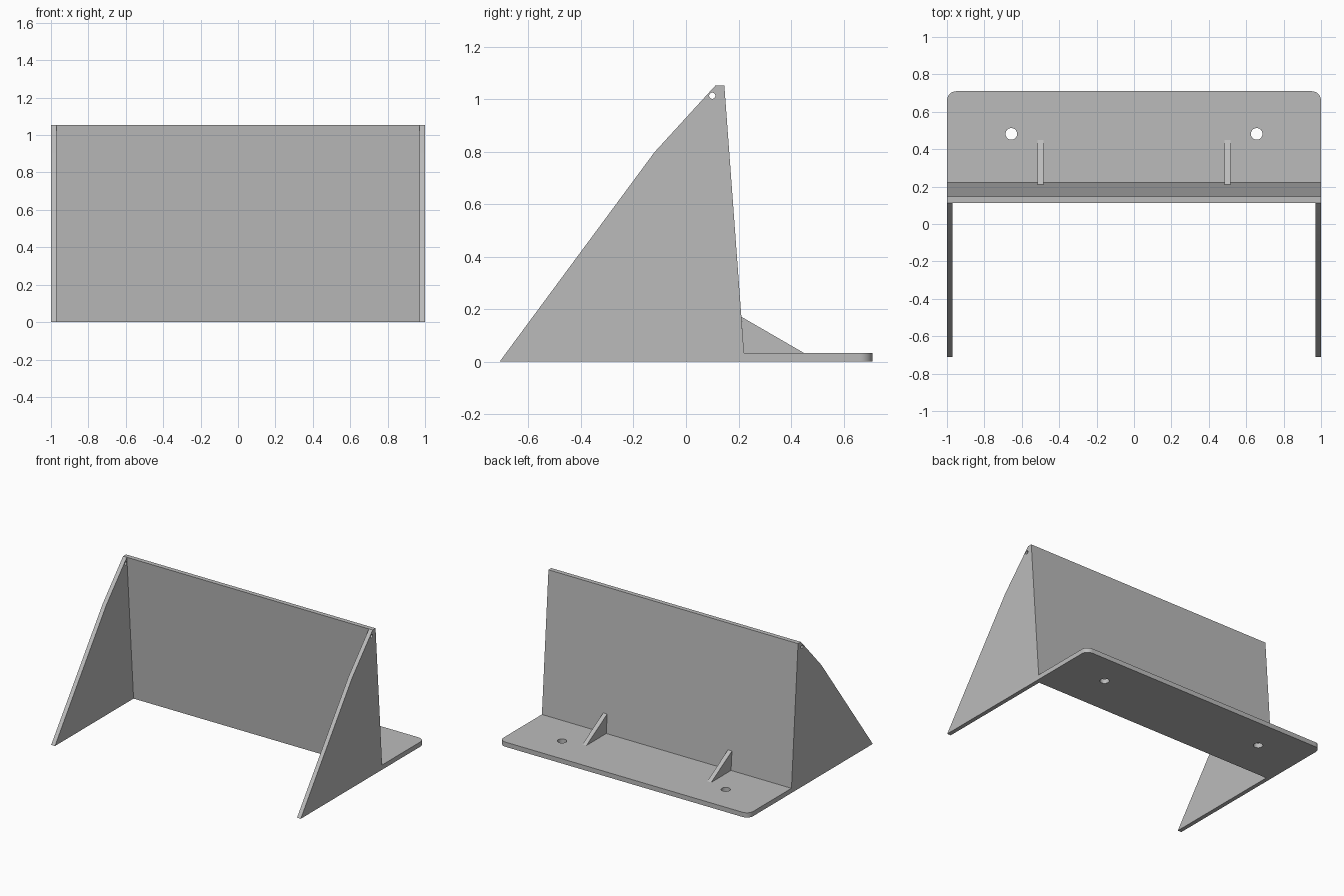
import bpy, bmesh, math
from mathutils import Matrix

if "Cube" in bpy.data.objects:
    bpy.data.objects.remove(bpy.data.objects["Cube"])

grey = bpy.data.materials.new("plain_grey")
grey.diffuse_color = (0.5, 0.5, 0.5, 1)
grey.use_nodes = True
grey.node_tree.nodes["Principled BSDF"].inputs["Base Color"].default_value = grey.diffuse_color


def add_object(name, bm):
    bmesh.ops.recalc_face_normals(bm, faces=bm.faces)
    mesh = bpy.data.meshes.new(name)
    bm.to_mesh(mesh)
    bm.free()
    mesh.materials.append(grey)
    obj = bpy.data.objects.new(name, mesh)
    bpy.context.collection.objects.link(obj)
    return obj


def extrude_x(points, x0, x1):
    """Solid from a (y, z) profile swept from x0 to x1."""
    bm = bmesh.new()
    face = bm.faces.new([bm.verts.new((x0, y, z)) for y, z in points])
    ext = bmesh.ops.extrude_face_region(bm, geom=[face])["geom"]
    verts = [v for v in ext if isinstance(v, bmesh.types.BMVert)]
    bmesh.ops.translate(bm, verts=verts, vec=(x1 - x0, 0, 0))
    return bm


def cylinder(name, radius, depth, matrix):
    bm = bmesh.new()
    bmesh.ops.create_cone(bm, cap_ends=True, segments=32, radius1=radius,
                          radius2=radius, depth=depth, matrix=matrix)
    return add_object(name, bm)


def cut(obj, cutter):
    mod = obj.modifiers.new("cut", "BOOLEAN")
    mod.operation = "DIFFERENCE"
    mod.solver = "EXACT"
    mod.object = cutter
    bpy.context.view_layer.objects.active = obj
    bpy.ops.object.modifier_apply(modifier=mod.name)
    bpy.data.objects.remove(cutter)


# Body: side plates, leaning back panel and foot in one profile
bm = extrude_x([(-0.71, 0), (-0.12, 0.798), (0.113, 1.053), (0.146, 1.053),
                (0.221, 0.034), (0.71, 0.034), (0.71, 0)], -1, 1)
corners = [e for e in bm.edges
           if all(v.co.y > 0.7 for v in e.verts)
           and abs(e.verts[0].co.x - e.verts[1].co.x) < 0.01]
bmesh.ops.bevel(bm, geom=corners, offset=0.05, segments=8, profile=0.5,
                affect="EDGES")
body = add_object("stand_body", bm)


# Open space between the side plates, in front of the panel
def panel_front(z):
    return 0.19 - 0.0731 * z


cut(body, add_object("inner_cutter", extrude_x(
    [(-1, -0.1), (panel_front(-0.1), -0.1), (panel_front(1.2), 1.2),
     (-1, 1.2)], -0.97, 0.97)))

# Screw holes in the foot and pin holes near the top of the side plates
for side in (-1, 1):
    cut(body, cylinder("screw_cutter", 0.031, 0.3,
                       Matrix.Translation((side * 0.656, 0.482, 0))))
    cut(body, cylinder("pin_cutter", 0.012, 0.1,
                       Matrix.Translation((side * 0.985, 0.1, 1.013))
                       @ Matrix.Rotation(math.pi / 2, 4, "Y")))

body.select_set(True)
bpy.context.view_layer.objects.active = body
bpy.ops.object.shade_smooth_by_angle(angle=math.radians(30))

# Triangular ribs bracing the panel on the foot
for side, name in ((-1, "left_rib"), (1, "right_rib")):
    add_object(name, extrude_x([(0.211, 0.171), (0.448, 0.034), (0.221, 0.034)],
                               side * 0.5 - 0.016, side * 0.5 + 0.016))
